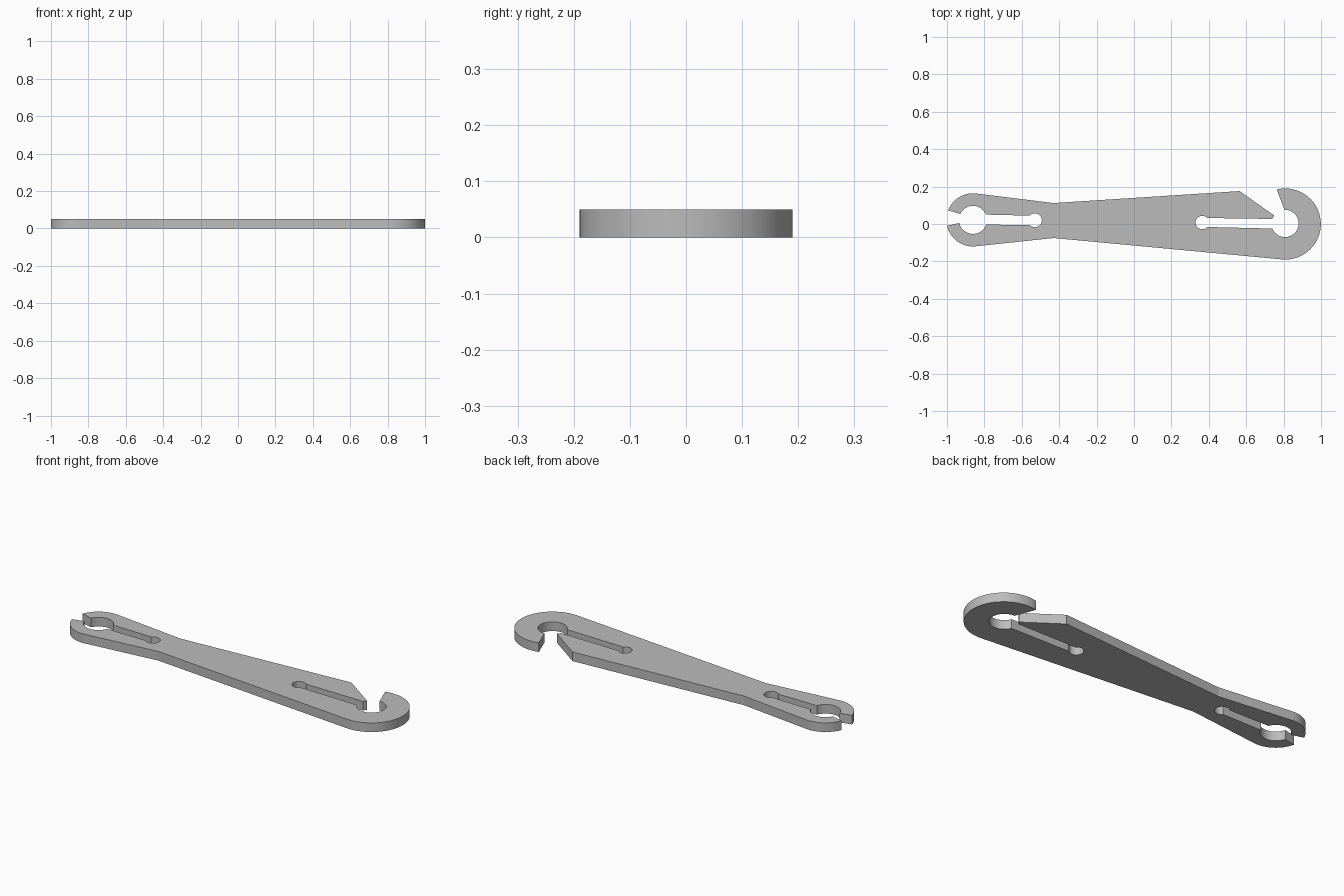
import bpy, bmesh
from math import cos, sin, radians, atan2, degrees

THICKNESS = 0.05

old = bpy.data.objects.get("Cube")
if old:
    bpy.data.objects.remove(old, do_unlink=True)


def arc(centre, radius, start, end):
    """Points along an arc, angles in degrees."""
    steps = max(2, round(abs(end - start) / 6))
    angles = [radians(start + (end - start) * i / steps) for i in range(steps + 1)]
    return [(centre[0] + radius * cos(a), centre[1] + radius * sin(a)) for a in angles]


small_end = (-0.861, 0.022)
small_slot_end = (-0.53, 0.02)
large_end = (0.809, 0.0)
large_hole = (0.807, 0.003)
large_slot_end = (0.365, 0.008)

outline = []
# upper edge of the small head, from its mouth to the neck and along the handle
outline += arc(small_end, 0.142, 159, 83)
outline += [(-0.43, 0.112), (0.565, 0.176)]
# pointed lip beside the hook opening
outline += [(0.75, 0.045), (0.738, 0.027)]
# large slot with its round end
outline += arc(large_slot_end, 0.036, 42, 318)
# large hole, then the hook opening and the outer hook
outline += arc(large_hole, 0.073, 202, 452)
outline += arc(large_end, 0.19, 104, -95)
# lower edge of the handle and the small head
outline += [(-0.43, -0.075)]
outline += arc(small_end, 0.142, -84, -167)
# small hole, lower half
outline += arc(small_end, 0.075, 193, 340)
# small slot with its round end
outline += arc(small_slot_end, 0.037, 222, 498)
# small hole, upper half back to the mouth
outline += arc(small_end, 0.075, 22, 155)

# flat plate extruded upwards
bm = bmesh.new()
base = bm.faces.new([bm.verts.new((x, y, 0)) for x, y in outline])
top = bmesh.ops.extrude_face_region(bm, geom=[base], use_keep_orig=True)["geom"]
bmesh.ops.translate(bm, vec=(0, 0, THICKNESS),
                    verts=[g for g in top if isinstance(g, bmesh.types.BMVert)])
bmesh.ops.recalc_face_normals(bm, faces=bm.faces)
mesh = bpy.data.meshes.new("slotted_hook_plate")
bm.to_mesh(mesh)
bm.free()
plate = bpy.data.objects.new("slotted_hook_plate", mesh)
bpy.context.collection.objects.link(plate)

# plain grey
grey = bpy.data.materials.new("grey")
grey.use_nodes = True
colour = (0.5, 0.5, 0.5, 1)
grey.diffuse_color = colour
grey.node_tree.nodes["Principled BSDF"].inputs["Base Color"].default_value = colour
mesh.materials.append(grey)

# smooth arcs, sharp corners
bpy.ops.object.select_all(action="DESELECT")
plate.select_set(True)
bpy.context.view_layer.objects.active = plate
bpy.ops.object.shade_smooth_by_angle(angle=radians(9))
